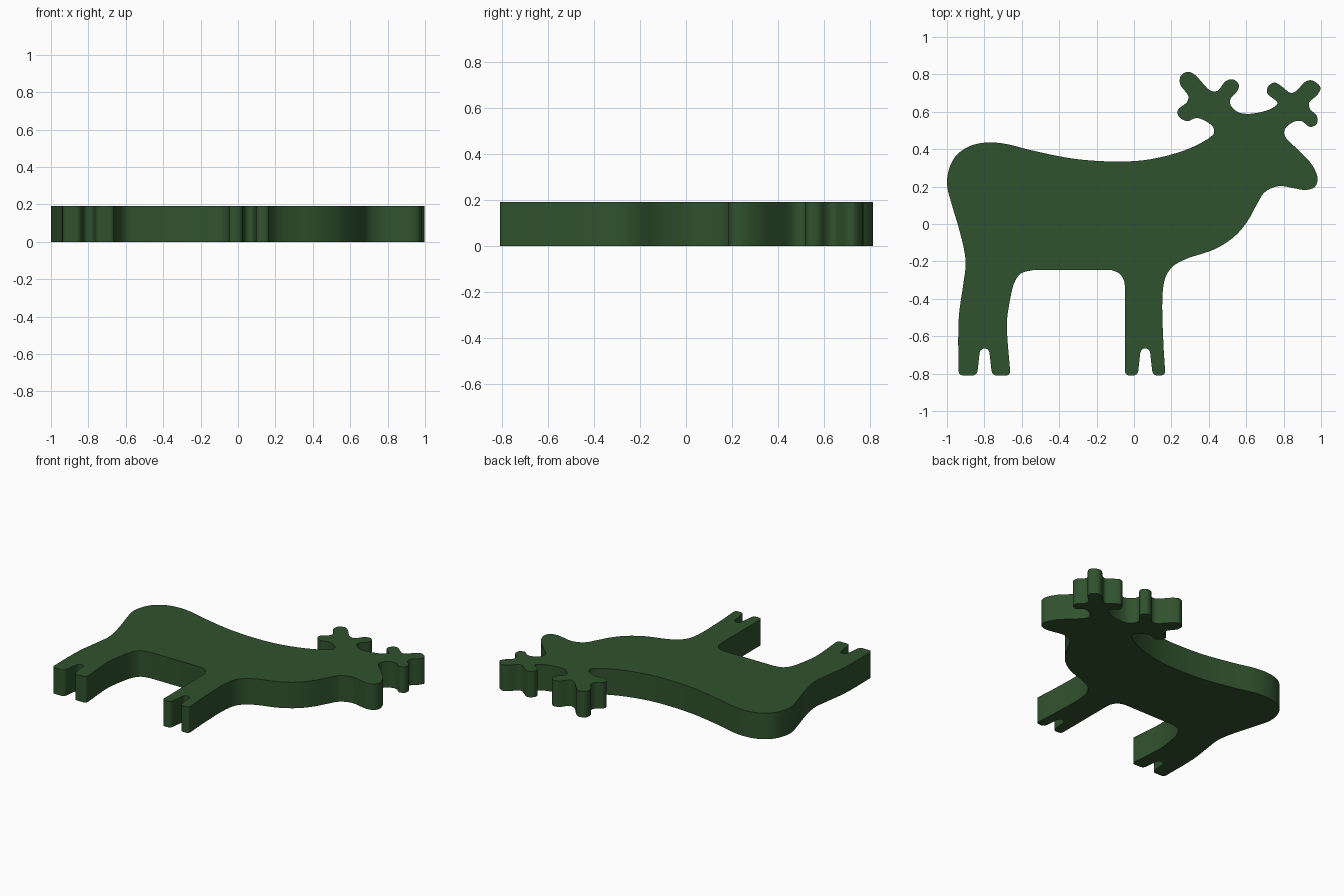
import bpy, bmesh, math
from mathutils import Vector

THICK = 0.19


def flow(pts, steps=5):
    """Smooth open curve through the points."""
    p = [Vector(q) for q in pts]
    p = [2 * p[0] - p[1]] + p + [2 * p[-1] - p[-2]]
    out = []
    for a, b, c, d in zip(p, p[1:], p[2:], p[3:]):
        # centripetal-like tangents keep tight turns from overshooting
        t0, t1, t2 = (math.sqrt((v - u).length) for u, v in ((a, b), (b, c), (c, d)))
        m1 = (c - b) + t1 * ((b - a) / t0 - (c - a) / (t0 + t1))
        m2 = (c - b) + t1 * ((d - c) / t2 - (d - b) / (t1 + t2))
        for i in range(steps):
            s = i / steps
            out.append((2*s**3 - 3*s**2 + 1) * b + (s**3 - 2*s**2 + s) * m1
                       + (3*s**2 - 2*s**3) * c + (s**3 - s**2) * m2)
    return out + [p[-2]]


def rounded(pts, r, steps=5):
    """Polyline with its inner corners rounded."""
    p = [Vector(q) for q in pts]
    out = [p[0]]
    for a, b, c in zip(p, p[1:], p[2:]):
        s, e = b + (a - b).normalized() * r, b + (c - b).normalized() * r
        for i in range(steps + 1):
            t = i / steps
            w = 0.83 * 2 * t * (1 - t)
            out.append(((1-t)**2 * s + w * b + t*t * e) / ((1-t)**2 + w + t*t))
    return out + [p[-1]]


def hooves(start, x_right, x_left, end):
    """Foot split by a notch, traced right to left."""
    m, y, top = (x_right + x_left) / 2, -0.81, -0.665
    return rounded([start, (x_right, y), (m + 0.04, y), (m + 0.024, top),
                    (m - 0.024, top), (m - 0.04, y), (x_left, y), end], 0.026)


# rump and back
back = flow([(-0.94, -0.615), (-0.935, -0.48), (-0.914, -0.33), (-0.9, -0.215),
             (-0.909, -0.135), (-0.94, -0.01), (-0.973, 0.1), (-1.0, 0.215),
             (-0.985, 0.305), (-0.947, 0.37), (-0.877, 0.417), (-0.786, 0.436),
             (-0.685, 0.428), (-0.54, 0.392), (-0.315, 0.348), (-0.1, 0.334),
             (0.06, 0.342), (0.22, 0.377), (0.326, 0.417), (0.396, 0.455)])
# antlers
left_antler = flow([(0.396, 0.455), (0.428, 0.487), (0.42, 0.522), (0.337, 0.567),
                    (0.285, 0.55), (0.24, 0.574), (0.235, 0.61), (0.283, 0.652),
                    (0.29, 0.684), (0.246, 0.749), (0.251, 0.793), (0.289, 0.814),
                    (0.326, 0.797), (0.406, 0.715), (0.444, 0.711), (0.492, 0.765),
                    (0.529, 0.773), (0.561, 0.745), (0.554, 0.714), (0.513, 0.663),
                    (0.519, 0.631), (0.561, 0.596), (0.61, 0.588)])
right_antler = flow([(0.61, 0.588), (0.674, 0.597), (0.74, 0.62), (0.767, 0.647),
                     (0.712, 0.7), (0.717, 0.735), (0.75, 0.756), (0.787, 0.738),
                     (0.834, 0.702), (0.86, 0.706), (0.92, 0.763), (0.955, 0.767),
                     (0.997, 0.73), (0.984, 0.695), (0.936, 0.647), (0.941, 0.615),
                     (0.977, 0.578), (0.977, 0.535), (0.941, 0.519), (0.898, 0.549),
                     (0.861, 0.549), (0.807, 0.508), (0.807, 0.47), (0.872, 0.401)])
# muzzle, throat and chest
head = flow([(0.872, 0.401), (0.952, 0.316), (0.982, 0.241), (0.966, 0.198),
             (0.92, 0.182), (0.856, 0.191), (0.775, 0.203), (0.7, 0.171),
             (0.658, 0.107), (0.61, 0.02), (0.54, -0.064), (0.433, -0.134),
             (0.278, -0.187), (0.21, -0.225), (0.171, -0.278), (0.155, -0.348),
             (0.151, -0.455), (0.158, -0.66)])
front_foot = hooves((0.158, -0.66), 0.168, -0.048, (-0.048, -0.35))
# belly and inside of the hind leg
belly = (flow([(-0.048, -0.35), (-0.053, -0.305), (-0.078, -0.265), (-0.12, -0.246)])
         + flow([(-0.535, -0.246), (-0.6, -0.262), (-0.636, -0.305),
                 (-0.668, -0.433), (-0.68, -0.535), (-0.675, -0.64)]))
hind_foot = hooves((-0.675, -0.64), -0.66, -0.938, (-0.94, -0.615))

outline = []
for part in (back, left_antler, right_antler, head, front_foot, belly, hind_foot):
    for v in part:
        if not outline or (v - outline[-1]).length > 1e-4:
            outline.append(v)
if (outline[0] - outline[-1]).length < 1e-4:
    outline.pop()

# extruded silhouette
bm = bmesh.new()
base = bm.faces.new([bm.verts.new((v.x, v.y, 0)) for v in outline])
ext = bmesh.ops.extrude_face_region(bm, geom=[base], use_keep_orig=True)
top = [g for g in ext["geom"] if isinstance(g, bmesh.types.BMVert)]
bmesh.ops.translate(bm, verts=top, vec=(0, 0, THICK))
bmesh.ops.recalc_face_normals(bm, faces=bm.faces)
mesh = bpy.data.meshes.new("deer_silhouette")
bm.to_mesh(mesh)
bm.free()
deer = bpy.data.objects.new("deer_silhouette", mesh)
bpy.context.collection.objects.link(deer)

mat = bpy.data.materials.new("dark_green")
mat.diffuse_color = (0.03, 0.085, 0.027, 1)
mesh.materials.append(mat)

bpy.context.view_layer.objects.active = deer
deer.select_set(True)
bpy.ops.object.shade_smooth_by_angle(angle=math.radians(30))
